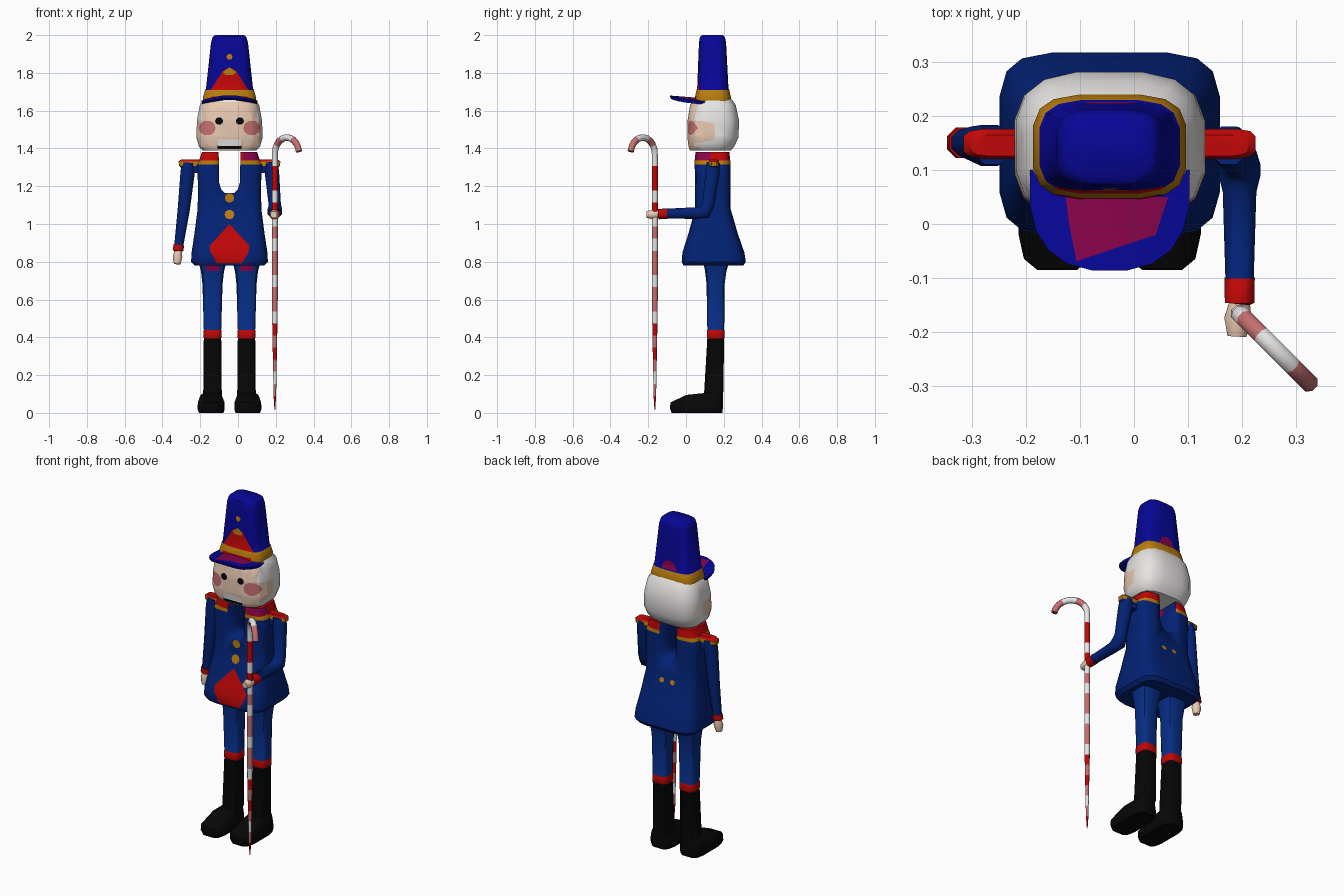
import bpy, bmesh, math
from mathutils import Vector

if "Cube" in bpy.data.objects:
    bpy.data.objects.remove(bpy.data.objects["Cube"])

CX = -0.045                      # mid-line of the figure
COL = dict(coat_blue=(.001, .016, .18), hat_blue=(.002, .002, .31), red=(.53, .002, .002),
           gold=(.48, .2, .004), skin=(.8, .58, .44), pink=(.56, .16, .16),
           white=(.85, .83, .82), black=(.002, .002, .002), magenta=(.24, .001, .07),
           leg_blue=(.002, .027, .24))
NAMES = list(COL)
MATS = []
for nm, c in COL.items():
    m = bpy.data.materials.new(nm)
    m.diffuse_color = (*c, 1)
    m.use_nodes = True
    m.node_tree.nodes["Principled BSDF"].inputs["Base Color"].default_value = m.diffuse_color
    MATS.append(m)


def skin_rings(name, rings, cols, angle=40):
    """Skin a list of rings; one colour per segment, closed with caps."""
    bm = bmesh.new()
    vs = [[bm.verts.new(p) for p in r] for r in rings]
    n = len(vs[0])
    for k in range(len(vs) - 1):
        for i in range(n):
            j = (i + 1) % n
            f = bm.faces.new((vs[k][i], vs[k][j], vs[k + 1][j], vs[k + 1][i]))
            f.material_index = NAMES.index(cols[k % len(cols)])
    for r, c in ((vs[0], cols[0]), (vs[-1], cols[(len(vs) - 2) % len(cols)])):
        bm.faces.new(r).material_index = NAMES.index(c)
    bmesh.ops.recalc_face_normals(bm, faces=bm.faces)
    me = bpy.data.meshes.new(name)
    bm.to_mesh(me)
    bm.free()
    for m in MATS:
        me.materials.append(m)
    ob = bpy.data.objects.new(name, me)
    bpy.context.collection.objects.link(ob)
    bpy.ops.object.select_all(action='DESELECT')
    ob.select_set(True)
    bpy.context.view_layer.objects.active = ob
    bpy.ops.object.shade_smooth_by_angle(angle=math.radians(angle))
    return ob


def loft(name, secs, cols, p=4, n=16):
    """Upright rounded-box sections: (z, centre x, half width, y front, y back)."""
    def se(v):
        return math.copysign(abs(v) ** (2 / p), v)
    rings = []
    for z, cx, rx, y0, y1 in secs:
        ts = [(i + .5) / n * math.tau for i in range(n)]
        rings.append([(cx + rx * se(math.cos(t)), (y0 + y1) / 2 + (y1 - y0) / 2 * se(math.sin(t)), z)
                      for t in ts])
    return skin_rings(name, rings, cols)


def sweep(name, pts, radii, cols, ref=(1, 0, 0), n=8):
    """Tube along a path."""
    P = [Vector(p) for p in pts]
    rings = []
    for k, (p, r) in enumerate(zip(P, radii)):
        t = (P[min(k + 1, len(P) - 1)] - P[max(k - 1, 0)]).normalized()
        u = Vector(ref)
        u = (u - t * u.dot(t)).normalized()
        w = t.cross(u)
        rings.append([p + r * 1.05 * (u * math.cos(a) + w * math.sin(a))
                      for a in ((i + .5) / n * math.tau for i in range(n))])
    return skin_rings(name, rings, cols, 60)


def paint(ob, poly, col, axis=1, sign=-1):
    """Cut a convex outline into the faces looking along an axis, and colour it."""
    u, v = [i for i in range(3) if i != axis]
    bm = bmesh.new()
    bm.from_mesh(ob.data)
    bmesh.ops.triangulate(bm, faces=bm.faces)
    lo = [min(q[i] for q in poly) for i in (0, 1)]
    hi = [max(q[i] for q in poly) for i in (0, 1)]
    mid = [sum(q[i] for q in poly) / len(poly) for i in (0, 1)]
    planes = []
    for a, b in zip(poly, poly[1:] + poly[:1]):
        co, no = Vector((0, 0, 0)), Vector((0, 0, 0))
        co[u], co[v] = a
        no[u], no[v] = b[1] - a[1], a[0] - b[0]
        if no[u] * (mid[0] - a[0]) + no[v] * (mid[1] - a[1]) < 0:
            no = -no
        planes.append((co, no.normalized()))

    def facing():
        out = []
        for f in bm.faces:
            if f.normal[axis] * sign > .25:
                us, ws = [x.co[u] for x in f.verts], [x.co[v] for x in f.verts]
                if max(us) > lo[0] and min(us) < hi[0] and max(ws) > lo[1] and min(ws) < hi[1]:
                    out.append(f)
        return out
    for co, no in planes:
        fs = facing()
        geom = fs + list({e for f in fs for e in f.edges}) + list({x for f in fs for x in f.verts})
        bmesh.ops.bisect_plane(bm, geom=geom, dist=1e-5, plane_co=co, plane_no=no)
    for f in facing():
        c = f.calc_center_median()
        if all((c - co).dot(no) > 0 for co, no in planes):
            f.material_index = NAMES.index(col)
    bm.to_mesh(ob.data)
    bm.free()


def disc(x, z, rx, rz, n=10):
    return [(x + rx * math.cos(i / n * math.tau), z + rz * math.sin(i / n * math.tau)) for i in range(n)]


def rect(x0, x1, z0, z1):
    return [(x0, z0), (x1, z0), (x1, z1), (x0, z1)]


# coat with red collar, and the lever slot running through it
coat = loft('coat', [(.78, CX, .185, -.015, .305), (.80, CX, .205, -.024, .318), (.85, CX, .202, -.02, .31),
                     (.95, CX, .187, .012, .275), (1.08, CX, .17, .048, .237), (1.2, CX, .168, .048, .235),
                     (1.315, CX, .173, .045, .235), (1.335, CX, .162, .045, .235), (1.38, CX, .148, .05, .23)],
            ['coat_blue'] * 6 + ['gold', 'red'], p=5)
prof = [(-.104, 1.5), (-.1, 1.22), (-.09, 1.185), (-.07, 1.165), (-.02, 1.165), (0, 1.185), (.01, 1.22), (.016, 1.5)]
slot = skin_rings('slot_cutter', [[(x, y, z) for x, z in prof] for y in (-.2, .5)], ['coat_blue'])
slot.hide_render = True
bo = coat.modifiers.new('slot', 'BOOLEAN')
bo.operation, bo.object, bo.solver = 'DIFFERENCE', slot, 'EXACT'
bpy.context.view_layer.objects.active = coat
bpy.ops.object.modifier_apply(modifier='slot')
bpy.data.objects.remove(slot)
paint(coat, [(CX, 1.0), (.06, .885), (.055, .85), (.02, .79), (-.11, .79), (-.145, .85), (-.15, .885)], 'red')
for z, r in ((1.05, .026), (1.138, .025)):
    paint(coat, disc(CX, z, r, r), 'gold')
for x in (-.08, -.01):
    paint(coat, disc(x, 1.05, .016, .014), 'gold', 1, 1)
paint(coat, rect(.06, .13, 1.34, 1.385), 'magenta', 0, 1)
paint(coat, rect(.03, .09, 1.34, 1.385), 'magenta')

# legs with boots
for s, side in ((-1, 'left'), (1, 'right')):
    c, f = CX + s * .09, CX + s * .097
    leg = loft(side + '_leg', [(0, f, .066, -.078, .195), (.02, f, .073, -.087, .197), (.055, f, .072, -.085, .197),
                               (.095, f, .057, .0, .197), (.105, c, .05, .095, .198), (.395, c, .047, .112, .203),
                               (.4, c, .049, .11, .205), (.435, c, .049, .11, .205), (.44, c, .047, .112, .203),
                               (.68, c, .054, .108, .205), (.75, c, .062, .1, .215), (.8, c, .075, .09, .23)],
               ['black'] * 5 + ['red'] * 3 + ['leg_blue'] * 3, n=12)
    paint(leg, rect(c - .035, c + .035, .75, .8), 'magenta')
    # shoulder yoke and epaulette
    loft(side + '_epaulette', [(1.27, CX + s * .18, .045, .122, .175), (1.308, CX + s * .2, .068, .12, .176),
                               (1.33, CX + s * .2, .071, .12, .176), (1.342, CX + s * .187, .07, .125, .165)],
         ['coat_blue', 'gold', 'red'], n=12)

# arms: one hanging, one bent forward to hold the cane
sweep('left_arm', [(-.262, .145, 1.325), (-.267, .145, 1.27), (-.288, .148, 1.07), (-.313, .15, .89),
                   (-.313, .15, .89), (-.318, .15, .858), (-.318, .15, .856), (-.32, .148, .825), (-.322, .145, .788)],
      [.036, .039, .033, .025, .029, .029, .02, .026, .018],
      ['coat_blue'] * 3 + ['red'] * 3 + ['skin'] * 2)
sweep('right_arm', [(.175, .145, 1.325), (.18, .14, 1.27), (.195, .118, 1.1), (.195, .1, 1.065), (.195, .06, 1.058),
                    (.195, -.1, 1.055), (.195, -.1, 1.055), (.195, -.145, 1.052), (.195, -.147, 1.052),
                    (.192, -.175, 1.05), (.19, -.208, 1.05)],
      [.036, .039, .033, .04, .032, .027, .029, .028, .02, .026, .018],
      ['coat_blue'] * 5 + ['red'] * 3 + ['skin'] * 2)

# striped cane: tapering shaft and hook
path = [(.195, -.165, .015)] + [(.195, -.165, .09 + .064 * i) for i in range(21)]
rad = [.002] + [min(.016, .007 + .0012 * i) for i in range(21)]
for i in range(1, 11):
    a = math.pi * (1 - .95 * i / 10)
    d = .091 * (1 + math.cos(a)) * .7071
    path.append((.195 + d, -.165 - d, 1.37 + .088 * math.sin(a)))
    rad.append(.017)
sweep('cane', path, rad, ['red', 'pink', 'white', 'pink', 'red', 'pink', 'red', 'white', 'pink', 'pink',
                          'white', 'pink', 'pink', 'white', 'pink', 'white', 'red', 'white', 'red', 'red', 'white']
      + ['white', 'white', 'pink', 'pink', 'white', 'white', 'white', 'pink', 'pink', 'pink'], ref=(1, 1, 0))

# head with white hair and painted face
head = loft('head', [(1.39, CX, .145, .02, .24), (1.41, CX, .164, .012, .257), (1.46, CX, .178, .005, .28),
                     (1.55, CX, .174, .007, .282), (1.63, CX, .159, .02, .265), (1.67, CX, .13, .05, .235)],
            ['white'], p=3.2)
paint(head, rect(-.19, .1, 1.385, 1.645), 'skin')
for s in (-1, 1):
    paint(head, [(0, 1.43), (.08, 1.43), (.15, 1.455), (.155, 1.53), (.08, 1.545), (0, 1.55)], 'skin', 0, s)
    paint(head, disc(CX + s * .118, 1.508, .045, .04), 'pink')
    paint(head, disc(CX + s * .055, 1.545, .021, .02), 'black')
paint(head, rect(-.108, .018, 1.396, 1.418), 'black')
paint(head, rect(-.105, .015, 1.413, 1.448), 'white')

# tall hat with band and badge
hat = loft('hat', [(1.645, CX, .142, .045, .24), (1.665, CX, .143, .045, .24), (1.71, CX, .131, .055, .23),
                   (1.715, CX, .126, .058, .226), (1.96, CX, .099, .068, .213), (1.99, CX, .09, .073, .207),
                   (2.0, CX, .078, .085, .195)],
           ['gold'] * 2 + ['hat_blue'] * 4, p=3.6)
paint(hat, [(CX, 1.83), (CX + .035, 1.81), (.055, 1.71), (-.145, 1.71), (CX - .035, 1.81)], 'red')
paint(hat, [(CX, 1.83), (CX + .035, 1.805), (CX + .02, 1.79), (CX - .02, 1.79), (CX - .035, 1.805)], 'gold')
paint(hat, disc(CX, 1.885, .016, .016), 'gold')
paint(hat, rect(-.14, .05, 1.66, 1.676), 'red')
paint(hat, [(CX - .05, 1.715), (CX - .035, 1.755), (CX, 1.77), (CX + .035, 1.755), (CX + .05, 1.715)], 'magenta', 1, 1)

# visor: thin plate, rising toward its front edge
visor = loft('visor', [(1.645, CX, .147, -.083, .23), (1.66, CX, .149, -.087, .23)], ['hat_blue'], p=2.5, n=20)
for v in visor.data.vertices:
    v.co.y = min(v.co.y, .1)
    v.co.z += .08 * (.08 - v.co.y) - .25 * abs(v.co.x - CX) ** 1.3 + .01
paint(visor, [(-.11, -.08), (.02, -.08), (.04, -.02), (.07, -.01), (.075, .05), (-.13, .05), (-.12, .0)], 'magenta', 2, 1)
